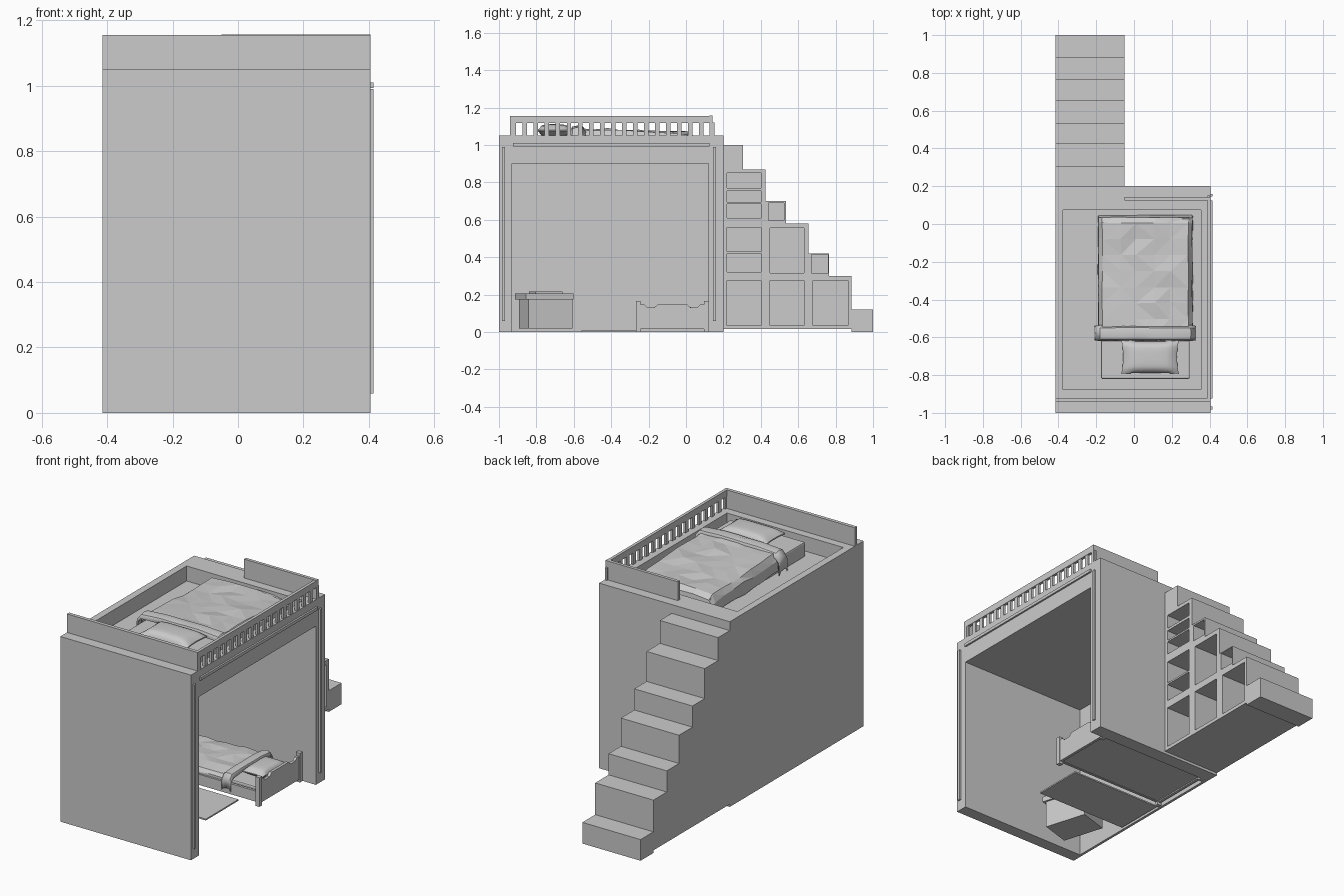
import bpy, bmesh, math, random
from mathutils import Matrix, Vector

if "Cube" in bpy.data.objects:
    bpy.data.objects.remove(bpy.data.objects["Cube"])

random.seed(4)
I = Matrix.Identity(4)


def finish(name, bm, M=I):
    bm.transform(M)
    bmesh.ops.recalc_face_normals(bm, faces=bm.faces[:])
    me = bpy.data.meshes.new(name)
    bm.to_mesh(me)
    bm.free()
    ob = bpy.data.objects.new(name, me)
    bpy.context.collection.objects.link(ob)
    return ob


def boxes(name, spans, M=I):
    """One object from (x0, x1, y0, y1, z0, z1) spans."""
    bm = bmesh.new()
    for x0, x1, y0, y1, z0, z1 in spans:
        m = Matrix.Translation(((x0 + x1) / 2, (y0 + y1) / 2, (z0 + z1) / 2))
        m = m @ Matrix.Diagonal((x1 - x0, y1 - y0, z1 - z0, 1))
        bmesh.ops.create_cube(bm, size=1, matrix=m)
    return finish(name, bm, M)


def extrude_x(name, pts, x0, x1):
    """Extrude a (y, z) outline along x."""
    bm = bmesh.new()
    f = bm.faces.new([bm.verts.new((x0, y, z)) for y, z in pts])
    r = bmesh.ops.extrude_face_region(bm, geom=[f])
    bmesh.ops.translate(bm, vec=(x1 - x0, 0, 0),
                        verts=[v for v in r['geom'] if isinstance(v, bmesh.types.BMVert)])
    return finish(name, bm)


def cut(ob, spans):
    c = boxes(ob.name + "_cutter", spans)
    c.hide_render = True
    m = ob.modifiers.new("cut", 'BOOLEAN')
    m.operation, m.solver, m.object = 'DIFFERENCE', 'EXACT', c
    bpy.context.view_layer.objects.active = ob
    bpy.ops.object.modifier_apply(modifier="cut")
    bpy.data.objects.remove(c)


# Loft body: open on the right and below, with a shallow sleeping tray on top
body = boxes("loft_body", [(-.415, .405, -1, .2, 0, 1.05)])
cut(body, [(-.4, .6, -.93, .12, -.2, .9), (-.375, .355, -.875, .075, .965, 1.3)])

# Staircase with storage niches
steps = [(.305, 1.0), (.425, .87), (.535, .70), (.655, .58), (.765, .42), (.885, .30), (1, .12)]
outline, y0 = [(.2, .015)], .2
for y1, z in steps:
    outline += [(y0, z), (y1, z)]
    y0 = y1
outline += [(1, 0), (.885, 0), (.885, .015)]
stairs = extrude_x("staircase", outline, -.415, -.05)
niches = [(.22, .40, a, b) for a, b in
          ((.035, .275), (.32, .42), (.43, .56), (.61, .685), (.695, .755), (.77, .85))]
niches += [(.45, .63, .035, .275), (.45, .63, .315, .555), (.44, .525, .595, .69),
           (.68, .865, .035, .275), (.67, .76, .315, .415)]
cut(stairs, [(-.385, .1) + n for n in niches])

# Guard rails
boxes("front_guard", [(-.415, .405, -.94, -.92, 1.05, 1.155)])
boxes("back_guard", [(-.05, .405, .125, .143, 1.05, 1.157)])
pitch = 1.06 / 18
boxes("slat_guard", [(.388, .405, -.92, .125, 1.117, 1.155)] +
      [(.39, .403, -.932 + i * pitch, -.908 + i * pitch, 1.05, 1.12) for i in range(19)])

# Trim strips around the opening
boxes("opening_trim", [(.405, .415, -.983, -.967, .06, .99), (.405, .415, .145, .16, .06, .99),
                       (.405, .415, -.925, .125, .993, 1.01)])

# Pictures on the inside wall
boxes("wall_pictures", [(-.402, -.394, -.83, -.575, .45, .725), (-.402, -.394, -.5, -.24, .45, .725)])


def sheet(name, profile, rows, jitter, thick, M):
    """Cloth lofted from an (x, z) profile over (y, lift) rows."""
    bm = bmesh.new()
    grid = []
    for y, lift in rows:
        grid.append([bm.verts.new((x + random.uniform(-.3, .3) * jitter,
                                   y + random.uniform(-.3, .3) * jitter,
                                   max(.005, z + lift + random.uniform(-1, 1) * jitter)))
                     for x, z in profile])
    for a, b in zip(grid, grid[1:]):
        for i in range(len(profile) - 1):
            bm.faces.new((a[i], a[i + 1], b[i + 1], b[i]))
    bmesh.ops.triangulate(bm, faces=bm.faces[:])
    ob = finish(name, bm, M)
    if ob.data.polygons[len(ob.data.polygons) // 2].normal.z < 0:
        ob.data.flip_normals()
    m = ob.modifiers.new("thickness", 'SOLIDIFY')
    m.thickness, m.offset = thick, 1
    return ob


def smooth(ob):
    for o in bpy.context.selected_objects:
        o.select_set(False)
    ob.select_set(True)
    bpy.context.view_layer.objects.active = ob
    bpy.ops.object.shade_smooth_by_angle(angle=math.radians(40))


def bedding(prefix, M):
    """Mattress, pillow, blanket and folded band; head towards local -y."""
    mat = boxes(prefix + "_mattress", [(-.235, .235, -.43, .42, 0, .085)], M)
    b = mat.modifiers.new("bevel", 'BEVEL')
    b.width, b.segments = .008, 2
    # Pillow: subdivided block pinched to a thin seam
    bm = bmesh.new()
    bmesh.ops.create_cube(bm, size=2)
    bmesh.ops.subdivide_edges(bm, edges=bm.edges[:], cuts=9, use_grid_fill=True)
    for v in bm.verts:
        u, w, t = v.co
        puff = .1 + .9 * ((1 - u ** 4) * (1 - w ** 4)) ** .5
        v.co = (.152 * u * (1 - .06 * (1 - w * w)), .088 * w * (1 - .06 * (1 - u * u)), .034 * t * puff)
    smooth(finish(prefix + "_pillow", bm, M @ Matrix.Translation((.025, -.315, .112))))
    # Blanket, sloping down to the foot
    half = [(.246, .01), (.244, .07), (.225, .098), (.13, .104), (.05, .106)]
    prof = [(-x, z) for x, z in half] + [(x, z) for x, z in reversed(half)]
    rows = [(-.2 + .085 * i, .014 - .003 * i) for i in range(8)] + [(.42, -.02), (.432, -.095)]
    sheet(prefix + "_blanket", prof, rows, .007, .005, M)
    # Folded-over band
    half = [(.262, .015), (.26, .085), (.238, .112), (.12, .118), (.04, .119)]
    prof = [(-x, z) for x, z in half] + [(x, z) for x, z in reversed(half)]
    band = sheet(prefix + "_fold", prof,
                 [(-.225, -.012), (-.215, .008), (-.19, .013), (-.163, .008), (-.15, -.012)], .002, .006, M)
    smooth(band)


bedding("upper_bed", Matrix.Translation((.06, -.39, .965)))
bedding("lower_bed", Matrix.Translation((-.03, -.073, .03)) @ Matrix.Rotation(math.radians(90), 4, 'Z')
        @ Matrix.Diagonal((.7, .74, .74, 1)))

# Lower bed frame: matching end boards with a shaped top edge, posts and rails
half = [(.17, .147), (.15, .147), (.135, .132), (.095, .132), (.075, .15), (.0, .15)]
top = half + [(-y, z) for y, z in reversed(half[:-1])]
board = [(-.073 + y, z) for y, z in top] + [(-.243, .015), (.097, .015)]
extrude_x("footboard", board, .3, .316)
extrude_x("headboard", board, -.39, -.374)
boxes("bed_posts", [(x, x + .025, y, y + .025, 0, .165) for x in (-.395, .296) for y in (-.267, .096)])
boxes("bed_rails", [(-.385, .31, y, y + .014, .02, .08) for y in (-.26, .1)] +
      [(-.38, .305, -.25, .104, .022, .032)])

# Rug
boxes("rug", [(-.385, .19, -.56, -.267, 0, .008)])

# Toy chest, turned slightly, with an overhanging lid
M = Matrix.Translation((-.21, -.75, 0)) @ Matrix.Rotation(math.radians(17), 4, 'Z')
boxes("chest", [(-.089, .089, -.123, .123, .02, .175)], M)
boxes("chest_lid", [(-.1, .1, -.14, .126, .175, .205)], M)
boxes("chest_cushion", [(-.06, .06, -.075, .075, .205, .217)], M)
